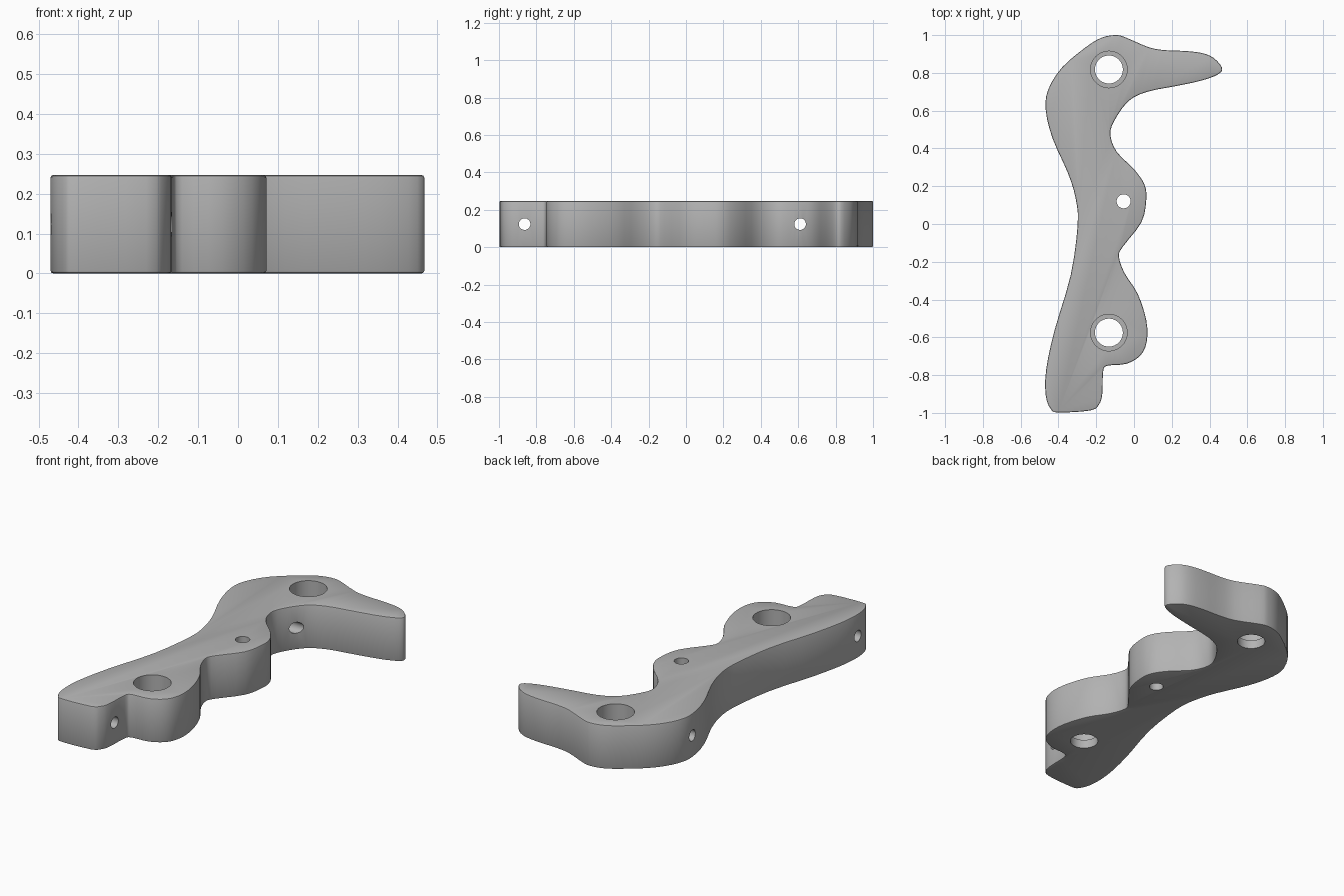
import bpy
import bmesh
import math
from mathutils import Vector

THICKNESS = 0.247
ROUNDING = 0.007

default_cube = bpy.data.objects.get("Cube")
if default_cube:
    bpy.data.objects.remove(default_cube, do_unlink=True)

# Plain grey finish
grey = bpy.data.materials.new("satin grey")
grey.use_nodes = True
grey_colour = (0.45, 0.45, 0.45, 1)
grey.diffuse_color = grey_colour
grey.node_tree.nodes["Principled BSDF"].inputs["Base Color"].default_value = grey_colour

# Outline control points in hundredths of a unit, clockwise from the crown
OUTLINE = [
    (-10, 100), (-5, 99), (8, 93.5), (17, 92), (27, 91.6), (36, 90.5),
    (42, 88), (46.5, 83), (45, 79.5), (36, 76), (22, 73), (7, 70),
    (-3, 65), (-10.5, 54.5), (-12.5, 47), (-9, 38), (0, 29), (5.5, 21),
    (6.5, 13), (4, 1), (-5.5, -11.5), (-8, -17), (-5, -26), (2, -37),
    (6.5, -51), (6.8, -62), (3.5, -69.5), (-4, -74), (-14, -75),
    (-16.3, -78), (-16.8, -90), (-18.5, -95.5), (-23, -98.7), (-40, -99.8),
    (-44, -98), (-46.7, -91), (-46.5, -77), (-42, -56), (-33.5, -27),
    (-29.8, 0), (-31, 14), (-35, 27), (-43, 45), (-46.7, 60),
    (-45.5, 71), (-38, 83), (-25, 94), (-17, 98.7),
]


def smooth_loop(points, steps):
    """Closed Catmull-Rom curve through the control points."""
    points = [Vector(p) / 100 for p in points]
    count = len(points)
    result = []
    for i in range(count):
        a, b, c, d = (points[(i + k) % count] for k in (-1, 0, 1, 2))
        for s in range(steps):
            t = s / steps
            result.append(b + (c - a) * t / 2
                          + (2 * a - 5 * b + 4 * c - d) * t ** 2 / 2
                          + (3 * b - a - 3 * c + d) * t ** 3 / 2)
    return result


def build_plate():
    """Extrude the outline and round its top and bottom rims."""
    bm = bmesh.new()
    loop = [bm.verts.new((p.x, p.y, 0)) for p in smooth_loop(OUTLINE, 3)]
    base = bm.faces.new(loop)
    extruded = bmesh.ops.extrude_face_region(bm, geom=[base])["geom"]
    top = [v for v in extruded if isinstance(v, bmesh.types.BMVert)]
    bmesh.ops.translate(bm, verts=top, vec=(0, 0, THICKNESS))
    bmesh.ops.recalc_face_normals(bm, faces=bm.faces[:])
    rims = [e for e in bm.edges if abs(e.verts[0].co.z - e.verts[1].co.z) < ROUNDING]
    bmesh.ops.bevel(bm, geom=rims, offset=ROUNDING, segments=2,
                    profile=0.5, affect='EDGES')
    mesh = bpy.data.meshes.new("bracket_plate")
    bm.to_mesh(mesh)
    bm.free()
    plate = bpy.data.objects.new("bracket_plate", mesh)
    bpy.context.collection.objects.link(plate)
    mesh.materials.append(grey)
    return plate


def drill(target, name, centre, radius, depth, sideways=False):
    """Cut one round hole, vertical or along x."""
    turn = (0, math.pi / 2, 0) if sideways else (0, 0, 0)
    bpy.ops.mesh.primitive_cylinder_add(vertices=40, radius=radius, depth=depth,
                                        location=centre, rotation=turn)
    cutter = bpy.context.object
    cutter.name = name
    cutter.hide_render = True
    cutter.data.materials.append(grey)
    cut = target.modifiers.new(name, 'BOOLEAN')
    cut.operation = 'DIFFERENCE'
    cut.solver = 'EXACT'
    cut.object = cutter
    bpy.ops.object.select_all(action='DESELECT')
    target.select_set(True)
    bpy.context.view_layer.objects.active = target
    bpy.ops.object.modifier_apply(modifier=cut.name)
    bpy.data.objects.remove(cutter, do_unlink=True)


plate = build_plate()
middle = THICKNESS / 2

# Stepped bolt holes, wide from above and narrow through the floor
STEP = 0.05
for label, y in (("rear", 0.818), ("front", -0.575)):
    drill(plate, label + "_bolt_hole", (-0.133, y, middle), 0.074, 1)
    drill(plate, label + "_counterbore", (-0.133, y, STEP + 0.5), 0.097, 1)

# Small vertical pin hole and the two cross holes
drill(plate, "pin_hole", (-0.055, 0.12, middle), 0.037, 1)
for label, y in (("rear", 0.61), ("front", -0.863)):
    drill(plate, label + "_cross_hole", (0, y, middle), 0.031, 3, sideways=True)

# Smooth walls with crisp rims
bpy.ops.object.select_all(action='DESELECT')
plate.select_set(True)
bpy.context.view_layer.objects.active = plate
bpy.ops.object.shade_smooth_by_angle(angle=math.radians(32))
